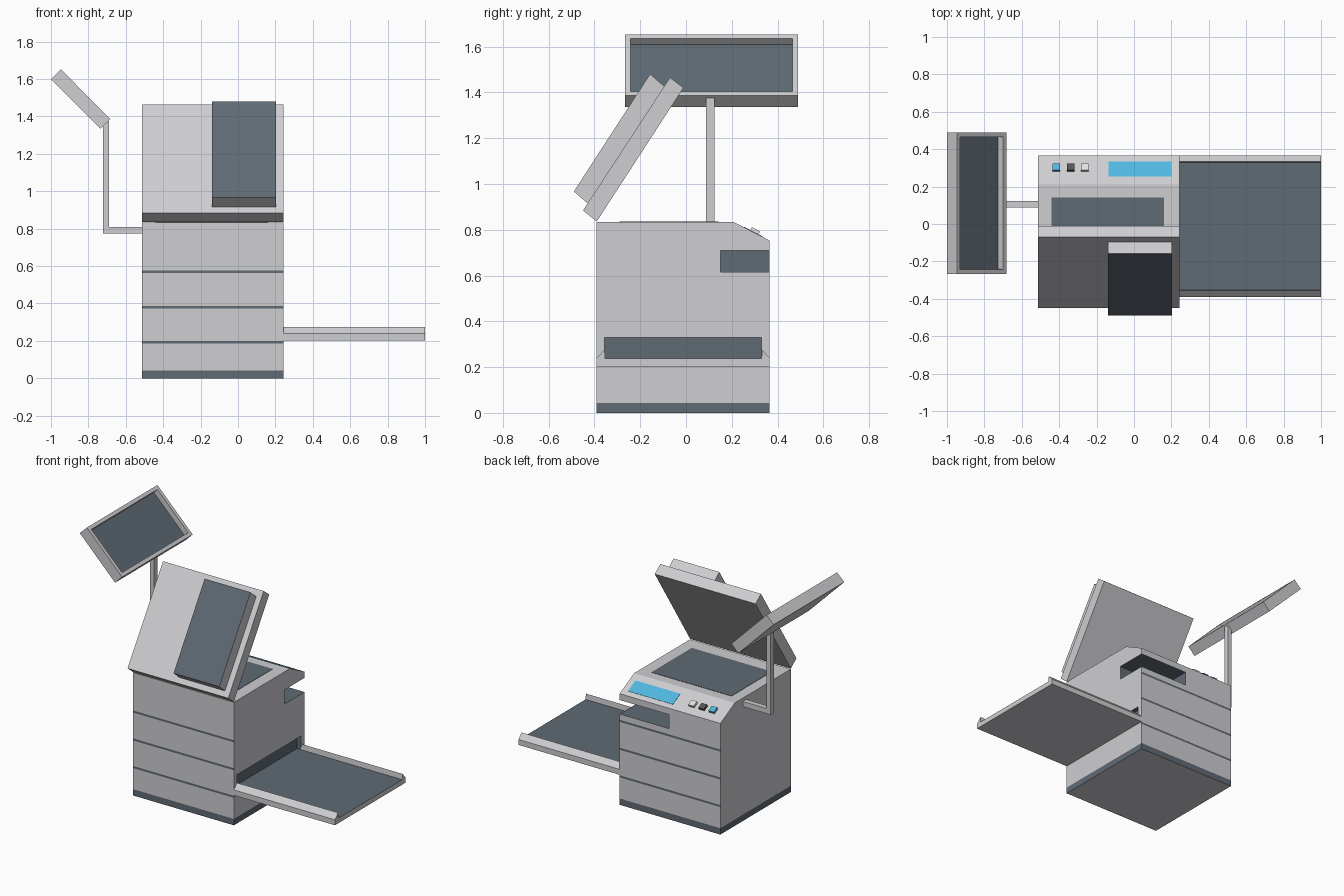
import bpy, bmesh, math
from mathutils import Vector

if "Cube" in bpy.data.objects:
    bpy.data.objects.remove(bpy.data.objects["Cube"])


def material(name, rgb):
    m = bpy.data.materials.new(name)
    m.diffuse_color = (*rgb, 1)
    m.use_nodes = True
    m.node_tree.nodes["Principled BSDF"].inputs["Base Color"].default_value = m.diffuse_color
    return m


GREY = material("light grey", (0.62, 0.62, 0.645))
SLATE = material("slate", (0.115, 0.145, 0.175))
CYAN = material("cyan", (0.08, 0.48, 0.75))
DARK = material("dark grey", (0.09, 0.09, 0.095))
WHITE = material("off white", (0.75, 0.75, 0.75))


def finish(name, bm, mats):
    bmesh.ops.recalc_face_normals(bm, faces=bm.faces)
    me = bpy.data.meshes.new(name)
    bm.to_mesh(me)
    bm.free()
    ob = bpy.data.objects.new(name, me)
    bpy.context.collection.objects.link(ob)
    for m in mats:
        me.materials.append(m)
    return ob


def prism(profile, lo, hi, axis):
    """Extrude a (y,z) profile along x, or an (x,z) profile along y."""
    bm = bmesh.new()
    put = (lambda p, d: (d, p[0], p[1])) if axis == 'X' else (lambda p, d: (p[0], d, p[1]))
    face = bm.faces.new([bm.verts.new(put(p, lo)) for p in profile])
    ext = bmesh.ops.extrude_face_region(bm, geom=[face])
    step = Vector((hi - lo, 0, 0)) if axis == 'X' else Vector((0, hi - lo, 0))
    bmesh.ops.translate(bm, vec=step, verts=[g for g in ext['geom'] if isinstance(g, bmesh.types.BMVert)])
    bmesh.ops.recalc_face_normals(bm, faces=bm.faces)
    return bm


def box(name, x, y, z, *mats):
    return finish(name, prism([(y[0], z[0]), (y[1], z[0]), (y[1], z[1]), (y[0], z[1])], *x, 'X'), mats)


X0, X1, Y0, Y1, TOP = -0.513, 0.242, -0.39, 0.365, 0.833

# Cabinet with sloped control panel, dark plinth and drawer seams
bm = prism([(Y0, 0), (Y1, 0), (Y1, 0.753), (0.21, TOP), (Y0, TOP)], X0, X1, 'X')
seams = [(0.186, 0.2), (0.373, 0.387), (0.562, 0.576)]
for z in [0.043] + [h for s in seams for h in s]:
    bmesh.ops.bisect_plane(bm, geom=bm.verts[:] + bm.edges[:] + bm.faces[:],
                           plane_co=(0, 0, z), plane_no=(0, 0, 1))
bm.normal_update()
for f in bm.faces:
    z = f.calc_center_median().z
    seam = abs(f.normal.y) > 0.9 and any(a < z < b for a, b in seams)
    if seam or (z < 0.043 and abs(f.normal.z) < 0.5):
        f.material_index = 1
cabinet = finish("cabinet", bm, [GREY, SLATE])

# Output bay at the back corner and paper slot above the tray
for x, y, z in [((-0.13, 0.4), (0.15, 0.5), (0.615, 0.71)),
                ((0.212, 0.4), (-0.355, 0.33), (0.237, 0.33))]:
    cutter = box("bay_cutter", x, y, z, GREY, SLATE)
    cutter.hide_render = True
    for p in cutter.data.polygons:
        p.material_index = 1
    mod = cabinet.modifiers.new("bay", 'BOOLEAN')
    mod.object, mod.operation, mod.solver = cutter, 'DIFFERENCE', 'EXACT'
    bpy.context.view_layer.objects.active = cabinet
    bpy.ops.object.modifier_apply(modifier=mod.name)
    bpy.data.objects.remove(cutter)

# Scanner glass
box("scanner_glass", (-0.44, 0.16), (-0.29, 0.142), (TOP - 0.003, TOP + 0.002), SLATE)

# Raised lid and its document feeder
finish("lid", prism([(-0.39, 0.836), (-0.45, 0.884), (-0.07, 1.465), (-0.011, 1.42)], X0, X1, 'X'), [GREY])
bm = prism([(-0.427, 0.913), (-0.49, 0.967), (-0.157, 1.48), (-0.094, 1.426)], -0.14, 0.203, 'X')
for f in bm.faces:
    if f.normal.y < -0.5 and f.normal.z > 0.3:
        f.material_index = 1
finish("document_feeder", bm, [GREY, SLATE])

# Paper tray with sloped side lips
bm = prism([(Y0, 0.203), (Y1, 0.203), (Y1, 0.24), (0.333, 0.275), (0.33, 0.237),
            (-0.353, 0.237), (-0.356, 0.275), (Y0, 0.24)], X1, 1.0, 'X')
for f in bm.faces:
    if f.normal.z > 0.9:
        f.material_index = 1
finish("paper_tray", bm, [GREY, SLATE])

# Monitor arm
finish("monitor_arm", prism([(X0, 0.775), (X0, 0.81), (-0.69, 0.81), (-0.69, 1.376), (-0.722, 1.35),
                             (-0.722, 0.775)], 0.088, 0.124, 'Y'), [GREY])

# Tilted monitor with recessed screen
bm = prism([(-1.0, 1.6), (-0.947, 1.652), (-0.683, 1.387), (-0.735, 1.335)], -0.266, 0.49, 'Y')
screen = [f for f in bm.faces if f.normal.x > 0.5 and f.normal.z > 0.5]
bmesh.ops.inset_region(bm, faces=screen, thickness=0.034)
bmesh.ops.inset_region(bm, faces=screen, thickness=0.0001, depth=-0.038)
screen[0].material_index = 1
finish("monitor", bm, [GREY, SLATE])

# Display and buttons on the sloped control panel
tilt = math.atan2(0.753 - TOP, Y1 - 0.21)


def on_panel(name, x, y, w, d, h, mat):
    ob = box(name, (-w / 2, w / 2), (-d / 2, d / 2), (-0.004, h), mat)
    ob.location = (x, y, TOP + (y - 0.21) * math.tan(tilt))
    ob.rotation_euler.x = tilt


on_panel("panel_display", 0.032, 0.294, 0.336, 0.09, 0.002, CYAN)
for i, mat in enumerate([CYAN, DARK, WHITE]):
    on_panel("panel_button_%d" % (i + 1), -0.415 + i * 0.076, 0.298, 0.04, 0.04, 0.016, mat)
